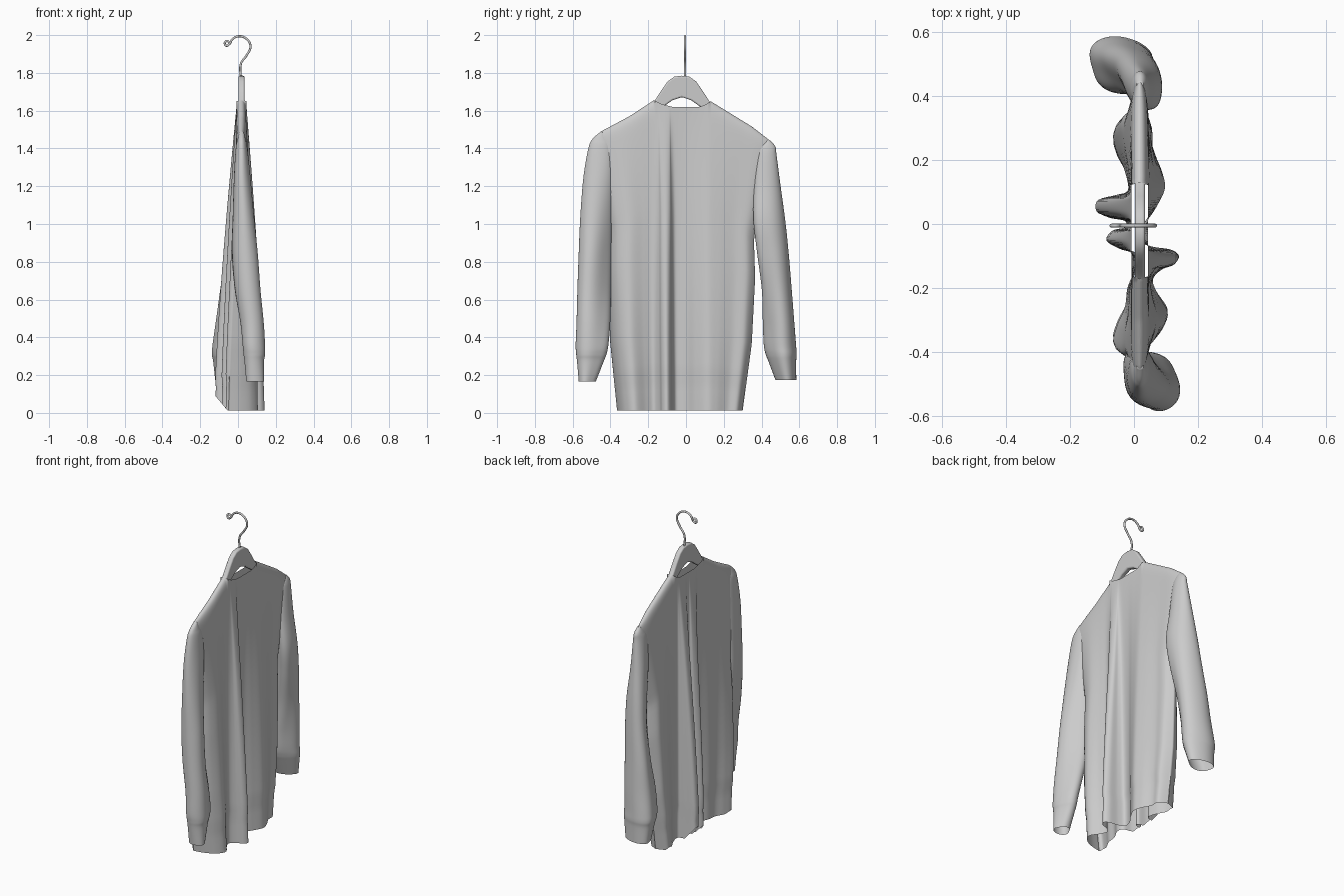
import bpy, bmesh, math
from mathutils import Vector

if "Cube" in bpy.data.objects:
    bpy.data.objects.remove(bpy.data.objects["Cube"], do_unlink=True)


def material(name, rgb):
    m = bpy.data.materials.new(name)
    m.use_nodes = True
    m.diffuse_color = (*rgb, 1)
    m.node_tree.nodes["Principled BSDF"].inputs["Base Color"].default_value = (*rgb, 1)
    return m


GREY = material("soft grey", (0.6, 0.6, 0.6))


def finish(name, bm, angle=60):
    bmesh.ops.remove_doubles(bm, verts=bm.verts, dist=0.0005)
    bmesh.ops.recalc_face_normals(bm, faces=bm.faces)
    me = bpy.data.meshes.new(name)
    bm.to_mesh(me)
    bm.free()
    ob = bpy.data.objects.new(name, me)
    bpy.context.collection.objects.link(ob)
    me.materials.append(GREY)
    bpy.ops.object.select_all(action="DESELECT")
    ob.select_set(True)
    bpy.context.view_layer.objects.active = ob
    bpy.ops.object.shade_smooth_by_angle(angle=math.radians(angle))
    return ob


def linear(keys, t):
    """Value at t along a list of (position, value) keys."""
    if t <= keys[0][0]:
        return keys[0][1]
    for (a, p), (b, q) in zip(keys, keys[1:]):
        if t <= b:
            return p + (q - p) * (t - a) / (b - a)
    return keys[-1][1]


def spline(points, t):
    """Smooth curve through equal-length tuples, t from 0 to 1."""
    last = len(points) - 1
    i = min(int(t * last), last - 1)
    f = t * last - i
    near = [points[min(max(k, 0), last)] for k in range(i - 1, i + 3)]
    return [q + f * (r - p + f * (2 * p - 5 * q + 4 * r - s + f * (3 * (q - r) + s - p))) / 2
            for p, q, r, s in zip(*near)]


def bridge(bm, rows, closed):
    for r0, r1 in zip(rows, rows[1:]):
        n = len(r0)
        for i in range(n if closed else n - 1):
            j = (i + 1) % n
            bm.faces.new((r0[i], r0[j], r1[j], r1[i]))


# Body: two draped sheets meeting at the sides and shoulders, open at neck and hem
# Hem paths are (y, x); the folds fade out towards the shoulder line
FRONT_HEM = [(-.365, -.05), (-.35, .02), (-.32, .08), (-.27, .11), (-.21, .075), (-.17, .06),
             (-.14, .09), (-.125, .13), (-.1, .145), (-.08, .12), (-.07, .06), (-.05, .025),
             (0, .035), (.05, .07), (.11, .1), (.16, .09), (.22, .06), (.27, .055), (.3, 0)]
BACK_HEM = [(-.365, -.05), (-.35, -.07), (-.3, -.055), (-.25, -.03), (-.19, -.02), (-.13, .01),
            (-.09, 0), (-.075, -.05), (-.05, -.09), (-.02, -.07), (-.01, -.03), (.01, -.03),
            (.02, -.08), (.04, -.12), (.075, -.115), (.09, -.06), (.105, -.02), (.16, -.03),
            (.22, -.06), (.27, -.065), (.3, 0)]
SHOULDER = [(-.5, 1.44), (-.45, 1.49), (-.3, 1.57), (-.17, 1.655), (-.13, 1.635), (-.07, 1.62),
            (.07, 1.62), (.1, 1.63), (.13, 1.65), (.35, 1.515), (.44, 1.445), (.47, 1.41)]
# Folds hang straight in the middle and spread sideways near the armholes
TOP_Y = [(-.365, -.49), (-.15, -.165), (.13, .135), (.3, .465)]
SPREAD = [(0, 0), (.25, .29), (.5, .4), (.65, .36), (.85, .7), (1, 1)]


def body_point(s, v, side):
    hem_y, hem_x = spline(FRONT_HEM if side > 0 else BACK_HEM, s)
    top_y = linear(TOP_Y, hem_y)
    hem_z = .012 + max(0, -hem_x - .06) * 1.2
    z = hem_z + (linear(SHOULDER, top_y) - hem_z) * v
    across = (top_y + .49) / .955 * 2 - 1
    half = .026 * math.sqrt(max(0, 1 - abs(across) ** 8))
    if not -.165 < top_y < .125:
        half *= math.sqrt(max(0, 1 - v ** 60))
    top_x = .018 + side * half
    x = top_x + (hem_x - top_x) * (1 - v ** 1.3)
    if z < .17 and 0 < s < 1:
        x -= side * .005
    return Vector((x, hem_y + (top_y - hem_y) * linear(SPREAD, v), z))


bm = bmesh.new()
COLS, ROWS = 140, 50
for side in (1, -1):
    rows = []
    for r in range(ROWS + 1):
        v = math.sin(math.pi / 2 * r / ROWS)
        rows.append([bm.verts.new(body_point(c / COLS, v, side)) for c in range(COLS + 1)])
    bridge(bm, rows, False)
finish("sweater_body", bm)


# Sleeves: draped tubes with a gathered cuff; sections are z, y range, x range, lean of outer edge
def sleeve(name, sections, phase):
    bm = bmesh.new()
    rows, n, steps = [], 48, 80
    for r in range(steps + 1):
        z, y0, y1, x0, x1, lean = spline(sections, r / steps)
        drape = .1 * min(1, max(0, (1.35 - z) / .5))
        ring = []
        for i in range(n):
            a = 2 * math.pi * i / n
            f = 1 + drape * math.cos(3 * a + phase + z)
            x = (x0 + x1) / 2 + (x1 - x0) / 2 * math.sin(a) * f + lean * math.cos(a)
            y = (y0 + y1) / 2 + (y1 - y0) / 2 * math.cos(a) * (f + 1) / 2
            ring.append(bm.verts.new((x, y, z)))
        rows.append(ring)
    bridge(bm, rows, True)
    bm.faces.new(rows[0])
    finish(name, bm)


sleeve("right_side_sleeve", [
    (1.488, -.452, -.44, .008, .03, 0), (1.45, -.495, -.41, -.002, .04, 0),
    (1.4, -.517, -.39, -.012, .05, 0), (1.25, -.543, -.385, -.022, .065, 0),
    (1.05, -.56, -.39, -.03, .08, -.01), (.85, -.57, -.395, -.035, .095, -.02),
    (.65, -.578, -.40, -.02, .11, -.02), (.48, -.583, -.405, .01, .13, -.01),
    (.36, -.588, -.415, .025, .14, 0), (.31, -.585, -.425, .03, .14, 0),
    (.27, -.58, -.44, .035, .135, 0), (.165, -.57, -.48, .045, .135, 0)], 0)
sleeve("left_side_sleeve", [
    (1.442, .425, .445, .008, .03, 0), (1.41, .385, .473, -.004, .042, 0),
    (1.36, .37, .48, -.014, .05, 0), (1.2, .36, .502, -.03, .065, -.01),
    (1.02, .36, .528, -.04, .085, -.025), (.85, .38, .547, -.055, .08, -.025),
    (.65, .405, .563, -.09, .065, -.015), (.48, .41, .576, -.12, .055, 0),
    (.36, .415, .585, -.138, .05, 0), (.31, .425, .588, -.142, .05, 0),
    (.27, .44, .585, -.135, .045, 0), (.175, .475, .585, -.125, .03, 0)], 2)


# Hanger: bowed flat bar with rounded edges, its arms inside the shoulders
HALF_TOP = [(0, 1.785), (.04, 1.78), (.075, 1.755), (.11, 1.705), (.15, 1.643), (.3, 1.535), (.42, 1.43)]
HALF_LOW = [(.41, 1.395), (.28, 1.49), (.12, 1.605), (.085, 1.63), (.05, 1.655), (0, 1.672)]
half = HALF_TOP + HALF_LOW
outline = half + [(-y, z) for y, z in reversed(half) if y > 0]
bm = bmesh.new()
face = bm.faces.new([bm.verts.new((.003, y - .022, z)) for y, z in outline])
ext = bmesh.ops.extrude_face_region(bm, geom=[face])
bmesh.ops.translate(bm, vec=(.032, 0, 0), verts=[g for g in ext["geom"] if isinstance(g, bmesh.types.BMVert)])
hanger = finish("hanger_bar", bm, 40)
bev = hanger.modifiers.new("rounding", "BEVEL")
bev.width, bev.segments = .008, 3

# Hook: bent wire ending in a small curled eye
cu = bpy.data.curves.new("hanger_hook", "CURVE")
cu.dimensions = "3D"
cu.bevel_depth, cu.bevel_resolution = .006, 3
sp = cu.splines.new("BEZIER")
path = [(.015, 1.77), (.016, 1.85), (.045, 1.892), (.066, 1.94), (.045, 1.98), (.005, 1.994),
        (-.03, 1.978), (-.046, 1.952), (-.062, 1.944), (-.07, 1.958), (-.058, 1.969), (-.044, 1.96)]
sp.bezier_points.add(len(path) - 1)
for p, (x, z) in zip(sp.bezier_points, path):
    p.co = (x, -.005, z)
    p.handle_left_type = p.handle_right_type = "AUTO"
cu.materials.append(GREY)
bpy.context.collection.objects.link(bpy.data.objects.new("hanger_hook", cu))
